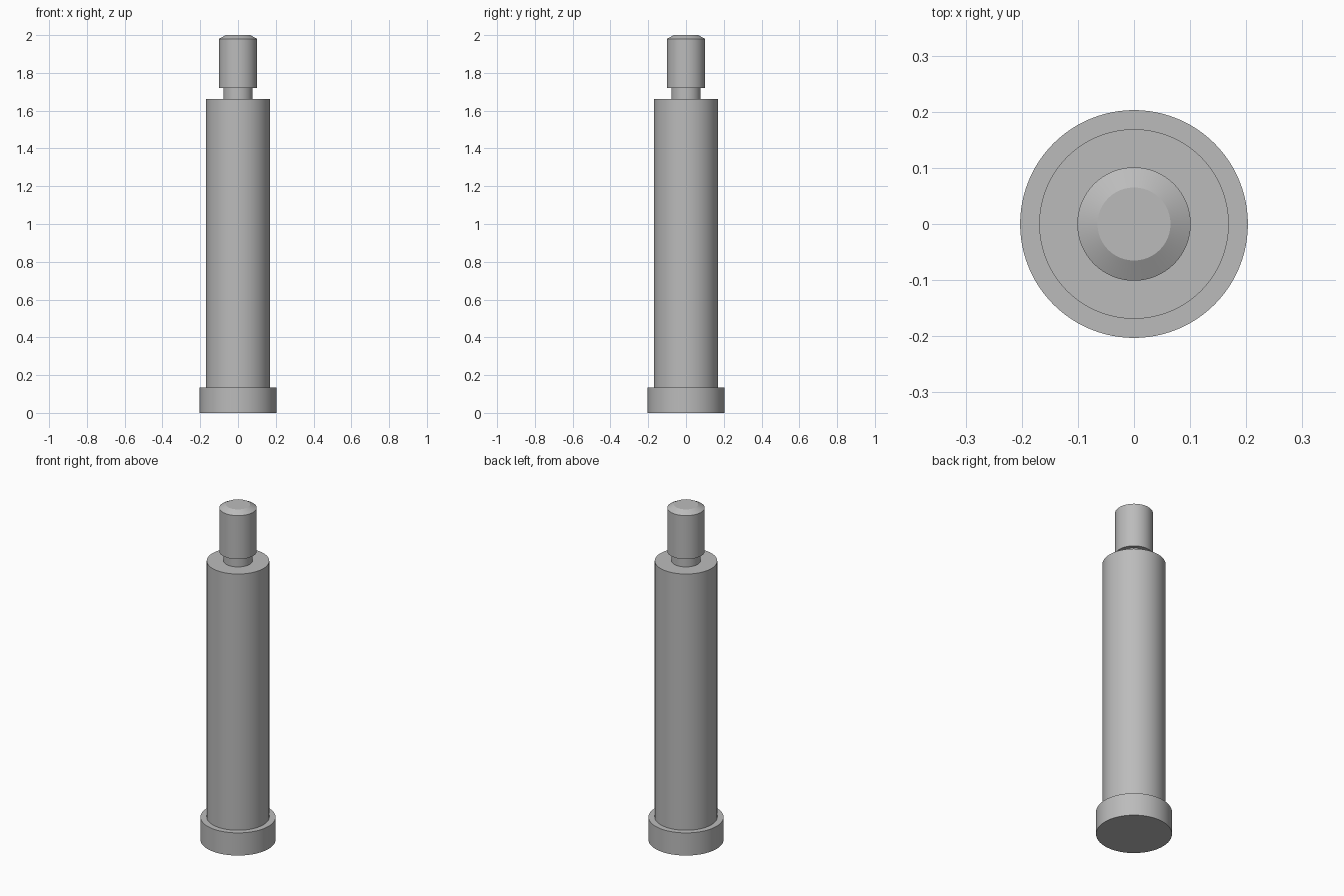
import bpy
import bmesh
import math

cube = bpy.data.objects.get("Cube")
if cube:
    bpy.data.objects.remove(cube, do_unlink=True)

SEGMENTS = 96

# Single plain steel colour
steel = bpy.data.materials.new("steel grey")
steel.use_nodes = True
colour = (0.5, 0.5, 0.5, 1)
steel.diffuse_color = colour
steel.node_tree.nodes["Principled BSDF"].inputs["Base Color"].default_value = colour


def turned_part(name, profile):
    """Revolve (radius, height) points about z; a zero radius closes the end."""
    bm = bmesh.new()
    verts = [bm.verts.new((r, 0, z)) for r, z in profile]
    edges = [bm.edges.new(pair) for pair in zip(verts, verts[1:])]
    bmesh.ops.spin(bm, geom=verts + edges, cent=(0, 0, 0), axis=(0, 0, 1),
                   angle=math.tau, steps=SEGMENTS, use_merge=False)
    bmesh.ops.remove_doubles(bm, verts=bm.verts, dist=0.0001)
    bmesh.ops.recalc_face_normals(bm, faces=bm.faces)
    # Open rings have no enclosed volume, so check that the walls face outward
    wall = max(bm.faces, key=lambda f: f.calc_center_median().xy.length - abs(f.normal.z))
    if wall.normal.xy.dot(wall.calc_center_median().xy) < 0:
        bmesh.ops.reverse_faces(bm, faces=bm.faces)
    mesh = bpy.data.meshes.new(name)
    bm.to_mesh(mesh)
    bm.free()
    mesh.materials.append(steel)
    obj = bpy.data.objects.new(name, mesh)
    bpy.context.collection.objects.link(obj)
    bpy.ops.object.select_all(action='DESELECT')
    obj.select_set(True)
    bpy.context.view_layer.objects.active = obj
    bpy.ops.object.shade_smooth_by_angle(angle=math.radians(20))


HEAD, SHOULDER, NECK, TIP = 0.203, 0.169, 0.078, 0.101

# Flat round head at the base, ending where the shoulder begins
turned_part("head", [(0, 0), (HEAD, 0), (HEAD, 0.135), (SHOULDER, 0.135)])

# Long shank with its flat upper step
turned_part("shoulder", [(SHOULDER, 0.135), (SHOULDER, 1.663), (NECK, 1.663)])

# Undercut relief groove
turned_part("neck", [(NECK, 1.663), (NECK, 1.72)])

# Upper stud with chamfered end
turned_part("stud", [(NECK, 1.72), (TIP, 1.72), (TIP, 1.98), (0.065, 2), (0, 2)])
